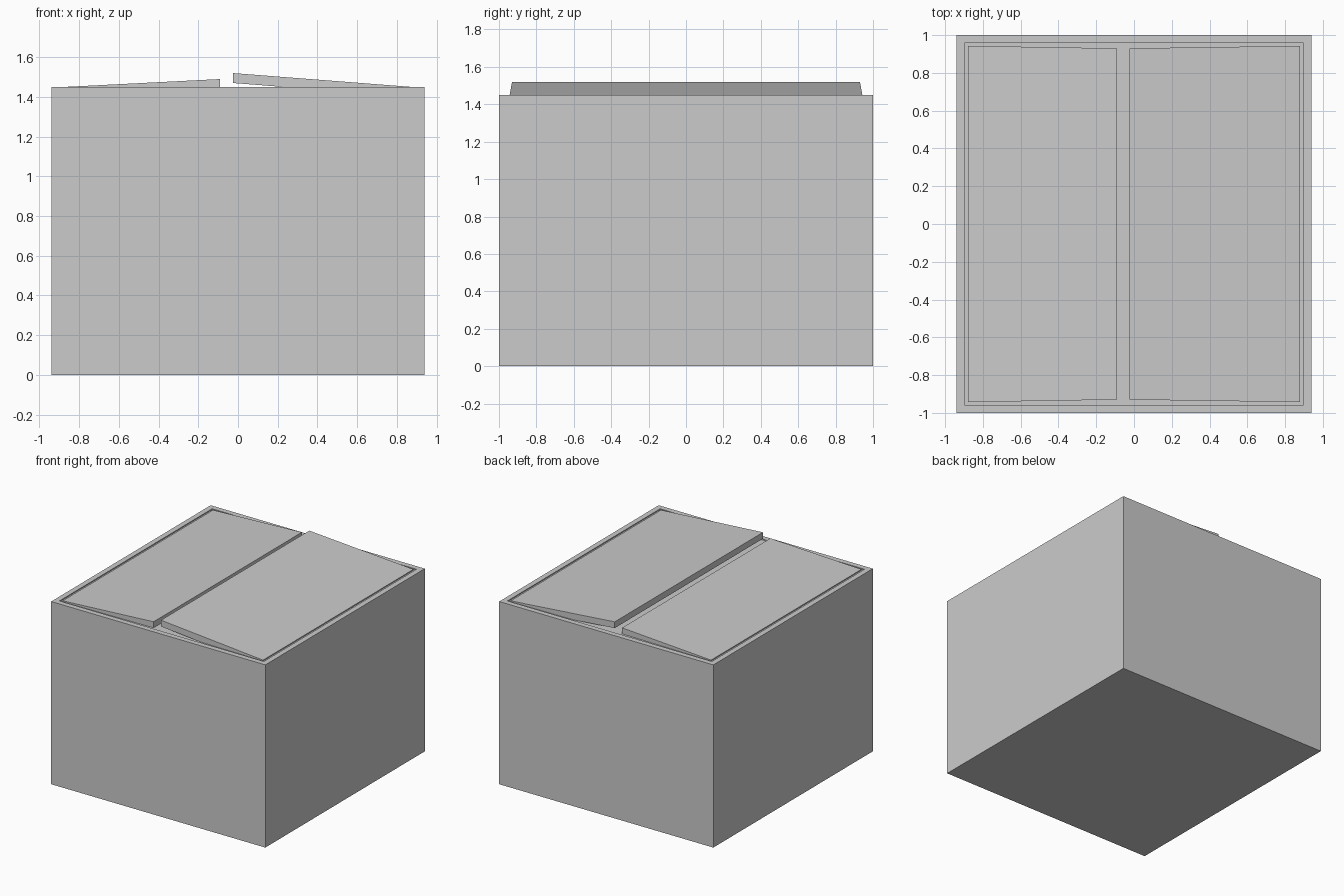
import bpy, bmesh

if "Cube" in bpy.data.objects:
    bpy.data.objects.remove(bpy.data.objects["Cube"])


def make_object(name, bm):
    bmesh.ops.recalc_face_normals(bm, faces=bm.faces)
    mesh = bpy.data.meshes.new(name)
    bm.to_mesh(mesh)
    bm.free()
    obj = bpy.data.objects.new(name, mesh)
    bpy.context.collection.objects.link(obj)
    return obj


# Box body with a very shallow recess behind the rim
TOP, RIM = 1.45, 0.06
bm = bmesh.new()
bmesh.ops.create_cube(bm, size=1)
for v in bm.verts:
    v.co = (v.co.x * 1.88, v.co.y * 2, (v.co.z + 0.5) * TOP)
bm.faces.ensure_lookup_table()
bm.normal_update()
top = max(bm.faces, key=lambda f: f.calc_center_median().z)
bmesh.ops.inset_region(bm, faces=[top], thickness=RIM)
lip = bmesh.ops.extrude_face_region(bm, geom=[top])
low = [g for g in lip["geom"] if isinstance(g, bmesh.types.BMVert)]
bmesh.ops.translate(bm, verts=low, vec=(0, 0, -0.008))
bmesh.ops.delete(bm, geom=[top], context='FACES_ONLY')
make_object("box_body", bm)


# Lid flaps: slanted slabs, slightly narrower at the free edge
def flap(name, hinge_x, tip_x, tip_z, thick=0.05):
    bm = bmesh.new()
    bmesh.ops.create_cube(bm, size=2)
    for v in bm.verts:
        at_tip = v.co.x > 0
        x = tip_x if at_tip else hinge_x
        y = v.co.y * (0.93 if at_tip else 0.943)
        z = (tip_z if at_tip else TOP) - (thick if v.co.z < 0 else 0)
        v.co = (x, y, z)
    make_object(name, bm)


flap("left_flap", -0.88, -0.09, 1.49)
flap("right_flap", 0.88, -0.025, 1.52)
